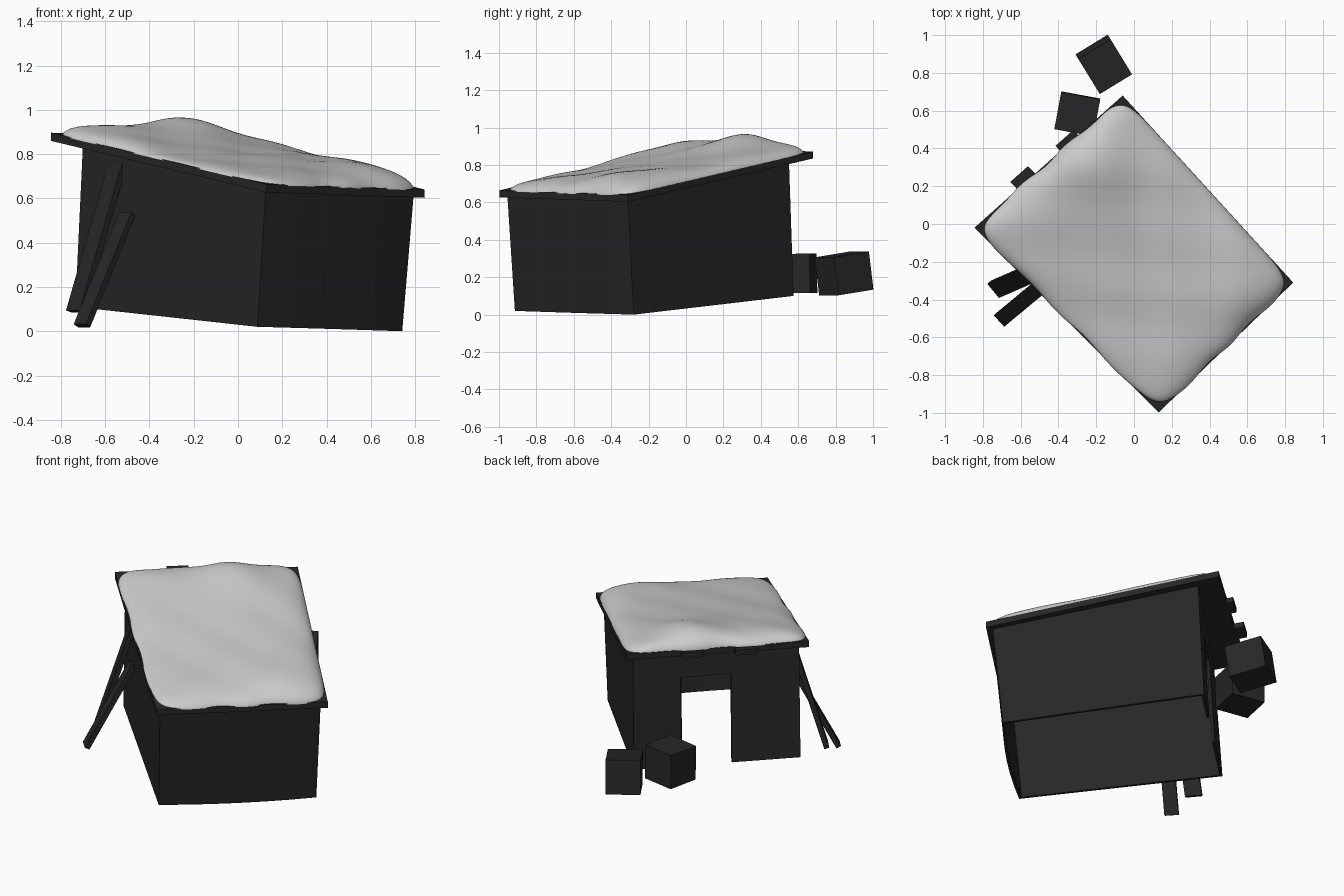
import bpy, bmesh, math
from mathutils import Vector as V, Matrix

if "Cube" in bpy.data.objects:
    bpy.data.objects.remove(bpy.data.objects["Cube"])

wood = bpy.data.materials.new("dark_wood")
wood.diffuse_color = (0.02, 0.02, 0.02, 1)
wood.use_nodes = True
wood.node_tree.nodes["Principled BSDF"].inputs["Base Color"].default_value = wood.diffuse_color


def finish(name, bm, mat=None):
    bmesh.ops.recalc_face_normals(bm, faces=bm.faces)
    me = bpy.data.meshes.new(name)
    bm.to_mesh(me)
    bm.free()
    ob = bpy.data.objects.new(name, me)
    bpy.context.collection.objects.link(ob)
    if mat:
        me.materials.append(mat)
    return ob


def smooth(ob, degrees):
    bpy.ops.object.select_all(action='DESELECT')
    bpy.context.view_layer.objects.active = ob
    ob.select_set(True)
    bpy.ops.object.shade_smooth_by_angle(angle=math.radians(degrees))


def hexa(bm, low, high):
    """Six-sided solid between two matching quads."""
    a = [bm.verts.new(p) for p in low]
    b = [bm.verts.new(p) for p in high]
    bm.faces.new(a)
    bm.faces.new(b)
    for i in range(4):
        j = (i + 1) % 4
        bm.faces.new((a[i], a[j], b[j], b[i]))


def solid(name, low, high):
    bm = bmesh.new()
    hexa(bm, low, high)
    return finish(name, bm, wood)


# Corner order: left, front, right, back
bottom = [V((-.735, -.09, .11)), V((.088, -.915, .02)), V((.742, -.28, 0)), V((-.04, .575, .10))]
top = [V((-.70, -.125, .855)), V((.125, -.955, .635)), V((.793, -.31, .61)), V((-.015, .55, .835))]
THICK = .016


def inset(ring):
    out = []
    for i, p in enumerate(ring):
        a = (ring[i - 1] - p).normalized()
        b = (ring[(i + 1) % 4] - p).normalized()
        out.append(p + (a + b) * THICK)
    return out


in_bottom, in_top = inset(bottom), inset(top)


def wall(bm, i, j, t0=0, t1=1, h0=0, h1=1):
    def pt(b, t, s, h):
        return b[i].lerp(b[j], s).lerp(t[i].lerp(t[j], s), h)

    def quad(h):
        return [pt(bottom, top, t0, h), pt(bottom, top, t1, h),
                pt(in_bottom, in_top, t1, h), pt(in_bottom, in_top, t0, h)]
    hexa(bm, quad(h0), quad(h1))


# Plain walls; the low end wall bows slightly outward
for name, i in (("front_left_wall", 0), ("front_right_wall", 1), ("back_right_wall", 2)):
    bm = bmesh.new()
    wall(bm, i, i + 1)
    if i == 1:
        bmesh.ops.subdivide_edges(bm, edges=bm.edges[:], cuts=5, use_grid_fill=True)
        along = (bottom[2] - bottom[1]).normalized()
        length = (bottom[2] - bottom[1]).length
        for v in bm.verts:
            s = min(1, max(0, (v.co - bottom[1]).dot(along) / length))
            v.co += V((.7, -.7, 0)) * .1 * s * (1 - s)
    ob = finish(name, bm, wood)
    if i == 1:
        smooth(ob, 30)

# Wall with the doorway: two sides and a lintel
bm = bmesh.new()
wall(bm, 3, 0, 0, .285)
wall(bm, 3, 0, .59, 1)
wall(bm, 3, 0, .285, .59, .735, 1)
finish("doorway_wall", bm, wood)

# Sloping roof
roof = [V((-.845, -.02, .897)), V((.13, -.998, .664)), V((.843, -.31, .64)), V((-.06, .68, .872))]
drop = V((0, 0, -.037))
solid("roof", [p + drop for p in roof], roof)


def on_roof(u, v):
    return roof[0].lerp(roof[1], u).lerp(roof[3].lerp(roof[2], u), v)


# Roof boards sticking out over the doorway
for k, (v0, v1, out) in enumerate(((.29, .41, -.04), (.58, .70, -.028))):
    q = [on_roof(out, v0), on_roof(.1, v0), on_roof(.1, v1), on_roof(out, v1)]
    solid(f"roof_board_{k + 1}", [p + drop * 1.1 for p in q], [p + drop * .2 for p in q])


# Soft blanket of snow
def bump(u, v, u0, v0, r):
    return math.exp(-((u - u0) ** 2 + (v - v0) ** 2) / r ** 2)


def snow_point(s, t):
    # crowd the rows toward the rim so the steep edge stays smooth
    s, t = math.sin(s * math.pi / 2), math.sin(t * math.pi / 2)
    m = max(abs(s), abs(t))
    n = (abs(s) ** 11 + abs(t) ** 11) ** (1 / 11) or 1
    k = m / n
    if t < .9:  # slightly wavy outline except along the straight back right edge
        k *= 1 + .01 * m * min(1, (.9 - t) * 4) * math.sin(11 * math.atan2(t, s) + 1)
    u, v = (s * k + 1) / 2, (t * k + 1) / 2
    depth = .06 + .06 * bump(u, v, .1, .62, .2) + .028 * bump(u, v, .9, .8, .22)
    depth += .012 * bump(u, v, .05, .2, .15)
    depth -= .03 * bump(u, v, .65, .05, .3)
    depth += .005 * math.sin(17 * u + 2) * math.sin(15 * v + .5)
    return on_roof(u, v) + V((0, 0, depth * max(0, 1 - m ** 9) ** .6 - .004))


NU, NV = 60, 48
bm = bmesh.new()
grid = [[bm.verts.new(snow_point(2 * i / NU - 1, 2 * j / NV - 1)) for j in range(NV + 1)]
        for i in range(NU + 1)]
for i in range(NU):
    for j in range(NV):
        bm.faces.new((grid[i][j], grid[i + 1][j], grid[i + 1][j + 1], grid[i][j + 1]))
bmesh.ops.holes_fill(bm, edges=[e for e in bm.edges if e.is_boundary], sides=0)
smooth(finish("snow", bm), 60)


# Planks leaning on the wall
def plank(name, foot, head, across, thick):
    foot, head, w = V(foot), V(head), V(across) / 2
    n = (head - foot).cross(w).normalized() * thick / 2

    def end(p):
        return [p + w + n, p - w + n, p - w - n, p + w - n]
    return solid(name, end(foot), end(head))


plank("leaning_plank_1", (-.735, -.345, .09), (-.545, -.262, .75), (.062, -.075, 0), .03)
plank("leaning_plank_2", (-.705, -.505, .025), (-.50, -.335, .53), (.055, -.06, 0), .03)


# Crates by the door
def crate(name, centre, size, turn, tilt):
    bm = bmesh.new()
    m = (Matrix.Translation(centre) @ Matrix.Rotation(math.radians(turn), 4, 'Z')
         @ Matrix.Rotation(math.radians(tilt), 4, 'X') @ Matrix.Diagonal((*size, 1)))
    bmesh.ops.create_cube(bm, size=1, matrix=m)
    finish(name, bm, wood)


crate("outer_crate", (-.16, .845, .22), (.2, .22, .205), 31.5, 8)
crate("inner_crate", (-.3, .583, .22), (.21, .2, .21), -10.5, 1)
